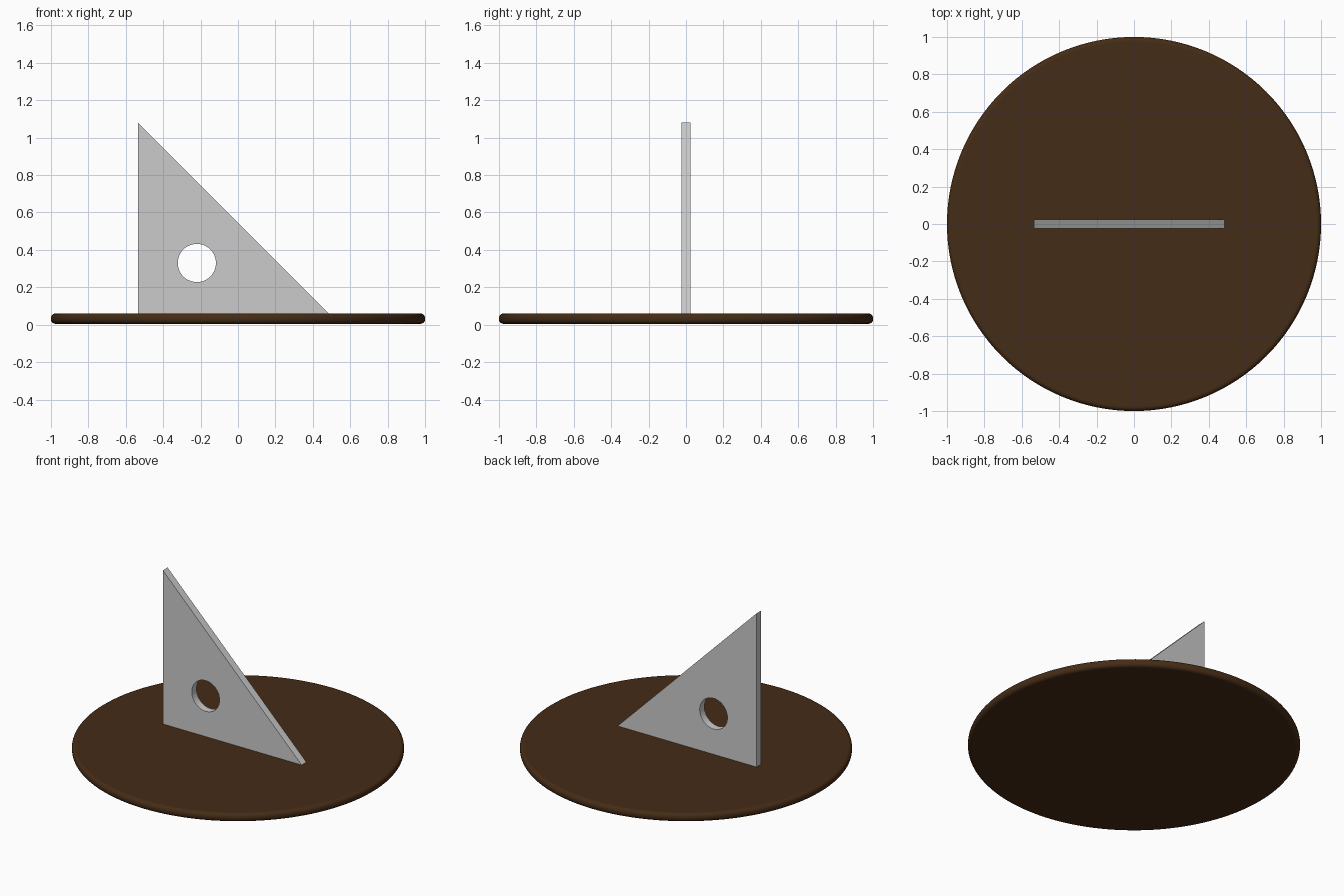
import bpy, bmesh
from math import radians

if "Cube" in bpy.data.objects:
    bpy.data.objects.remove(bpy.data.objects["Cube"])

def bevel(obj, width, segments):
    m = obj.modifiers.new("bevel", 'BEVEL')
    m.width, m.segments = width, segments
    m.limit_method, m.angle_limit = 'ANGLE', radians(40)

# Round base plate with a rounded rim
bpy.ops.mesh.primitive_cylinder_add(vertices=128, radius=1, depth=0.055, location=(0, 0, 0.0325))
base = bpy.context.object
base.name = "round_base"
bevel(base, 0.024, 6)
bpy.ops.object.shade_smooth_by_angle(angle=radians(40))
brown = bpy.data.materials.new("dark_brown")
brown.diffuse_color = (0.06, 0.025, 0.008, 1)
brown.use_nodes = True
brown.node_tree.nodes["Principled BSDF"].inputs["Base Color"].default_value = brown.diffuse_color
base.data.materials.append(brown)

# Upright right-triangle fin
T = 0.025
bm = bmesh.new()
profile = [(-0.535, 0.058), (0.487, 0.058), (-0.535, 1.08)]
face = bm.faces.new([bm.verts.new((x, -T, z)) for x, z in profile])
ext = bmesh.ops.extrude_face_region(bm, geom=[face])
bmesh.ops.translate(bm, vec=(0, 2 * T, 0),
                    verts=[g for g in ext["geom"] if isinstance(g, bmesh.types.BMVert)])
bmesh.ops.recalc_face_normals(bm, faces=bm.faces)
mesh = bpy.data.meshes.new("triangle_fin")
bm.to_mesh(mesh)
bm.free()
fin = bpy.data.objects.new("triangle_fin", mesh)
bpy.context.collection.objects.link(fin)

# Round hole through the fin
bpy.ops.mesh.primitive_cylinder_add(vertices=64, radius=0.102, depth=0.3,
                                    location=(-0.22, 0, 0.33), rotation=(radians(90), 0, 0))
cutter = bpy.context.object
cutter.name = "hole_cutter"
cutter.hide_render = True
cutter.display_type = 'WIRE'
hole = fin.modifiers.new("hole", 'BOOLEAN')
hole.operation, hole.object, hole.solver = 'DIFFERENCE', cutter, 'EXACT'
